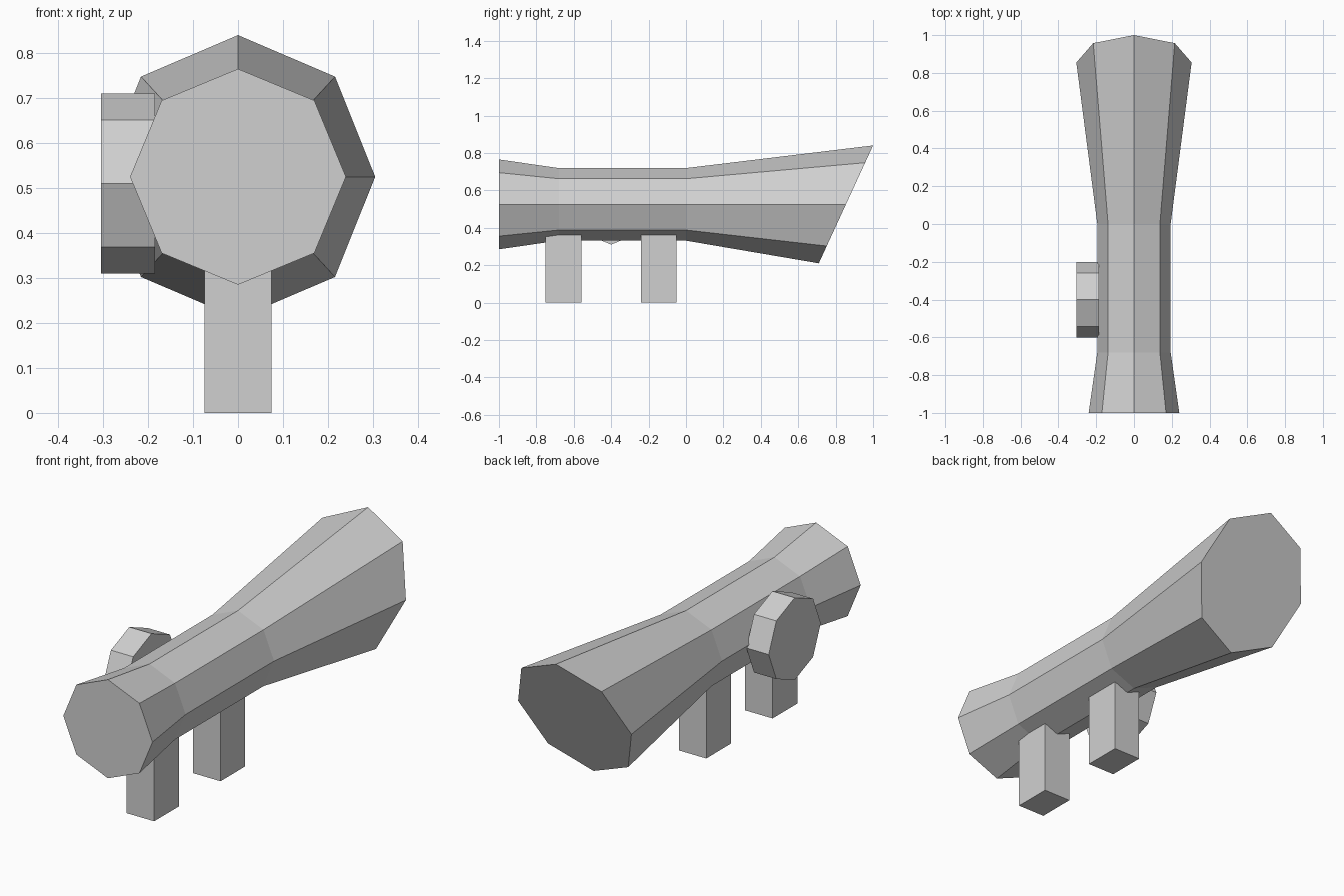
import bpy
import bmesh
from math import cos, sin, pi, radians

if "Cube" in bpy.data.objects:
    bpy.data.objects.remove(bpy.data.objects["Cube"], do_unlink=True)

grey = bpy.data.materials.new("plain grey")
grey.use_nodes = True
colour = (0.63, 0.63, 0.63, 1)
grey.diffuse_color = colour
grey.node_tree.nodes["Principled BSDF"].inputs["Base Color"].default_value = colour

SIDES = 8
AXIS_Z = 0.525


def finish(obj, name):
    obj.name = name
    obj.data.materials.append(grey)
    return obj


# Scope tube: octagonal rings (y, half width, half height, lean of the cut)
rings = [
    (-1.0, 0.24, 0.24, 0),
    (-0.68, 0.194, 0.194, 0),
    (0.0, 0.194, 0.194, 0),
    (0.855, 0.305, 0.315, 0.145),
]
bm = bmesh.new()
loops = []
for y, rx, rz, lean in rings:
    angles = [2 * pi * i / SIDES for i in range(SIDES)]
    loops.append([bm.verts.new((rx * sin(a), y + lean * cos(a), AXIS_Z + rz * cos(a)))
                  for a in angles])
for a, b in zip(loops, loops[1:]):
    for i in range(SIDES):
        j = (i + 1) % SIDES
        bm.faces.new((a[i], a[j], b[j], b[i]))
# Flat lens caps
bm.faces.new(loops[0])
bm.faces.new(loops[-1])
bmesh.ops.recalc_face_normals(bm, faces=bm.faces)
mesh = bpy.data.meshes.new("scope_tube")
bm.to_mesh(mesh)
bm.free()
tube = bpy.data.objects.new("scope_tube", mesh)
bpy.context.collection.objects.link(tube)
finish(tube, "scope_tube")

# Adjustment knob on the right side
bpy.ops.mesh.primitive_cylinder_add(vertices=SIDES, radius=0.2, depth=0.12,
                                    location=(-0.245, -0.4, 0.51),
                                    rotation=(0, radians(90), 0))
finish(bpy.context.object, "side_knob")

# Mounting posts, sunk into the underside of the tube
for name, y in (("front_mount", -0.655), ("rear_mount", -0.145)):
    bpy.ops.mesh.primitive_cube_add(size=1, location=(0, y, 0.2))
    post = finish(bpy.context.object, name)
    post.scale = (0.148, 0.19, 0.4)
